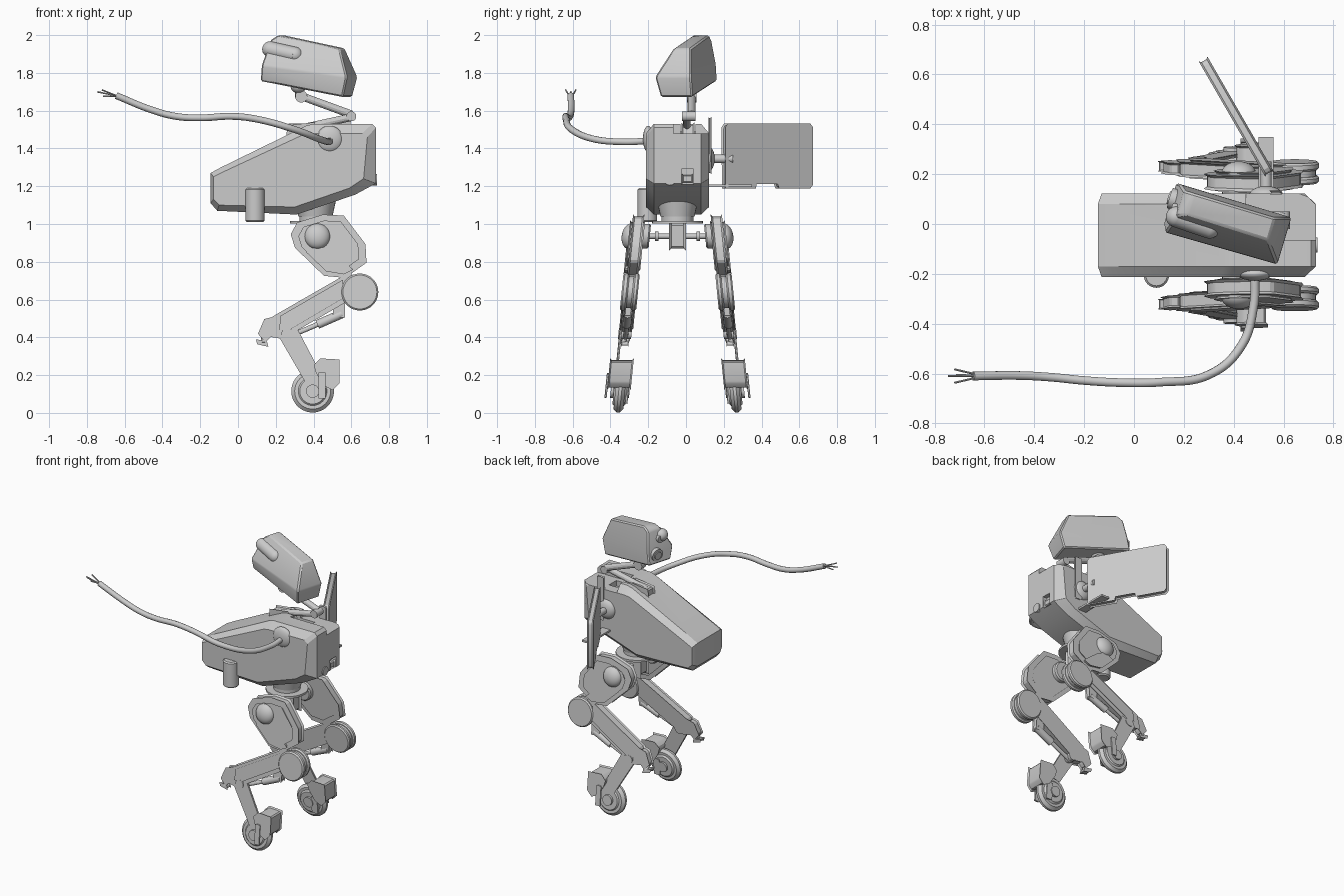
import bpy, bmesh, math
from mathutils import Vector, Matrix

if "Cube" in bpy.data.objects:
    bpy.data.objects.remove(bpy.data.objects["Cube"])

YC = -0.045  # symmetry plane of body and legs


def same(v):
    return v


def finish(name, bm, xf=same, bevel=0.0):
    if bevel:
        bm.normal_update()
        sharp = [e for e in bm.edges if len(e.link_faces) == 2 and e.calc_face_angle(0) > 0.4]
        bmesh.ops.bevel(bm, geom=sharp, offset=bevel, segments=1, affect='EDGES', clamp_overlap=True)
    for v in bm.verts:
        v.co = xf(v.co.copy())
    bmesh.ops.recalc_face_normals(bm, faces=bm.faces)
    me = bpy.data.meshes.new(name)
    bm.to_mesh(me)
    bm.free()
    ob = bpy.data.objects.new(name, me)
    bpy.context.collection.objects.link(ob)
    return ob


def loft(name, sections, xf=same, bevel=0.0):
    """Sections are (y, [(x, z), ...]) with equal point counts."""
    bm = bmesh.new()
    rings = [[bm.verts.new((x, y, z)) for x, z in pts] for y, pts in sections]
    for a, b in zip(rings, rings[1:]):
        for i in range(len(a)):
            j = (i + 1) % len(a)
            bm.faces.new((a[i], a[j], b[j], b[i]))
    bm.faces.new(rings[0])
    bm.faces.new(rings[-1][::-1])
    return finish(name, bm, xf, bevel)


def prism(name, pts, y0, y1, xf=same, bevel=0.008):
    return loft(name, [(y0, pts), (y1, pts)], xf, bevel)


def box(name, x, y, z, xf=same, bevel=0.006):
    return prism(name, [(x[0], z[0]), (x[1], z[0]), (x[1], z[1]), (x[0], z[1])], y[0], y[1], xf, bevel)


def cyl(name, a, b, r, xf=same, r2=None, seg=32, bevel=0.0):
    a, b = Vector(a), Vector(b)
    bm = bmesh.new()
    m = Matrix.Translation((a + b) / 2) @ (b - a).to_track_quat('Z', 'Y').to_matrix().to_4x4()
    bmesh.ops.create_cone(bm, cap_ends=True, segments=seg, radius1=r, radius2=r if r2 is None else r2,
                          depth=(b - a).length, matrix=m)
    return finish(name, bm, xf, bevel)


def ball(name, c, r, scale=(1, 1, 1), xf=same):
    bm = bmesh.new()
    bmesh.ops.create_uvsphere(bm, u_segments=28, v_segments=16, radius=r,
                              matrix=Matrix.Translation(c) @ Matrix.Diagonal((*scale, 1)))
    return finish(name, bm, xf)


def tube(name, pts, r):
    cu = bpy.data.curves.new(name, 'CURVE')
    cu.dimensions = '3D'
    cu.bevel_depth, cu.bevel_resolution, cu.use_fill_caps = r, 3, True
    sp = cu.splines.new('BEZIER')
    sp.bezier_points.add(len(pts) - 1)
    for p, co in zip(sp.bezier_points, pts):
        p.co = co
        p.handle_left_type = p.handle_right_type = 'AUTO'
    ob = bpy.data.objects.new(name, cu)
    bpy.context.collection.objects.link(ob)


# Hull with chamfered sides
outer = [(-.145, 1.27), (-.09, 1.30), (.36, 1.52), (.40, 1.53), (.71, 1.53), (.73, 1.51),
         (.73, 1.215), (.62, 1.155), (.31, 1.05), (-.11, 1.07), (-.145, 1.11)]
inner = [(-.13, 1.25), (-.08, 1.275), (.35, 1.475), (.39, 1.48), (.66, 1.48), (.685, 1.46),
         (.665, 1.24), (.59, 1.19), (.30, 1.09), (-.10, 1.10), (-.13, 1.13)]
body = loft('body', [(YC - .167, inner), (YC - .125, outer), (YC + .125, outer), (YC + .167, inner)])
cuts = [box('cut_top', (.45, .9), (-.065, .3), (1.478, 1.7), bevel=0),
        box('cut_neck', (.30, .56), (-.03, .05), (1.44, 1.7), bevel=0),
        box('cut_rear', (.70, .9), (-.025, .04), (1.21, 1.29), bevel=0)]
for c in cuts:
    c.hide_render = c.hide_viewport = True
    m = body.modifiers.new(c.name, 'BOOLEAN')
    m.operation, m.object, m.solver = 'DIFFERENCE', c, 'EXACT'
box('rear_latch', (.69, .722), (-.02, .035), (1.22, 1.26))
cyl('rear_dome', (.70, -.085, 1.235), (.737, -.085, 1.235), .03)
cyl('underside_canister', (.09, -.205, 1.01), (.09, -.205, 1.19), .051, bevel=.008)

# Waist turntable and pelvis
cyl('waist_neck', (.41, YC, 1.04), (.41, YC, 1.13), .09, r2=.11)
cyl('waist_ring', (.41, YC, 1.015), (.41, YC, 1.05), .085)
cyl('waist_plate', (.41, YC, 1.003), (.41, YC, 1.017), .135)
box('pelvis_block', (.36, .48), (YC - .045, YC + .045), (.87, 1.005), bevel=.012)
cyl('hip_axle', (.42, YC - .2, .935), (.42, YC + .2, .935), .014)
for s in (-1, 1):
    cyl('axle_collar', (.42, YC + s * .10, .935), (.42, YC + s * .12, .935), .025)

# Neck linkage
prism('neck_base', [(.26, 1.44), (.27, 1.515), (.40, 1.53), (.42, 1.46)], -.025, .045)
cyl('lower_neck_arm', (.30, .005, 1.50), (.60, .005, 1.565), .02, seg=12)
cyl('neck_elbow', (.60, -.02, 1.57), (.60, .05, 1.57), .026)
cyl('upper_neck_arm', (.60, .03, 1.58), (.34, .03, 1.675), .021, seg=12)
cyl('neck_wrist', (.335, .005, 1.675), (.335, .055, 1.675), .032)
cyl('neck_post', (.325, .03, 1.67), (.325, .03, 1.74), .022)
ball('head_ball', (.32, .02, 1.735), .043)

# Head, yawed, one side sloping
def head_xf(v):
    return Matrix.Rotation(math.radians(-16.7), 3, 'Z') @ v + Vector((.37, 0, 1.84))


bm = bmesh.new()
for x, z in [(-.20, .134), (-.16, .16), (.18, .09), (.245, -.062), (.215, -.168), (-.24, -.083), (-.225, 0)]:
    u = z + .18 * x
    yl = -.105 + .6 * max(0, u + .03) + (.03 if u < -.1 else 0)
    for y in (yl, .08 if u > .09 else .1):
        bm.verts.new((x, y, z))
bmesh.ops.convex_hull(bm, input=bm.verts)
bmesh.ops.dissolve_limit(bm, angle_limit=.05, verts=bm.verts, edges=bm.edges)
finish('head', bm, head_xf, .008)
cyl('large_eye', (-.19, .035, -.02), (-.245, .035, -.025), .042, head_xf)
cyl('large_eye_lens', (-.19, .035, -.02), (-.252, .035, -.026), .026, head_xf)
cyl('small_eye', (-.17, -.005, .075), (-.227, -.005, .07), .026, head_xf)
cyl('head_lamp', (-.20, -.03, .085), (-.06, -.035, .055), .042, head_xf)
ball('head_lamp_front', (-.20, -.03, .085), .042, xf=head_xf)
ball('head_lamp_back', (-.06, -.035, .055), .042, xf=head_xf)

# Cable with frayed wires
ball('cable_socket', (.485, -.2, 1.45), .07, (1, .4, 1))
tube('cable', [(.485, -.2, 1.44), (.48, -.33, 1.435), (.43, -.49, 1.45), (.30, -.605, 1.50), (.10, -.635, 1.555),
               (-.03, -.637, 1.57), (-.2, -.628, 1.562), (-.33, -.615, 1.57), (-.46, -.608, 1.605),
               (-.645, -.61, 1.68)], .018)
for dx, dy, dz in ((-.10, 0, .02), (-.075, .027, .03), (-.075, -.027, .03), (-.07, .005, -.005)):
    cyl('wire', (-.64, -.61 + dy * .3, 1.678), (-.645 + dx, -.61 + dy, 1.68 + dz), .004, seg=8)

# Side shield and its bracket
def shield_xf(v):
    return Vector((.41 - .5 * v.x + .866 * v.y, .432 + .866 * v.x + .5 * v.y, v.z))


prism('shield', [(-.26, 1.195), (-.09, 1.195), (-.085, 1.22), (.055, 1.22), (.065, 1.195), (.245, 1.195),
                 (.258, 1.21), (.258, 1.51), (.245, 1.525), (-.25, 1.525), (-.262, 1.51)],
      -.02, .02, shield_xf)
ball('shield_joint', (.53, .115, 1.345), .068, (1, .55, 1))
cyl('shield_pivot', (.53, .12, 1.345), (.53, .25, 1.345), .022)
box('shield_lever', (.55, .59), (.118, .134), (1.27, 1.56))
box('shield_lower_bar', (.50, .56), (.09, .35), (1.195, 1.208), bevel=0)


# Legs: parts are built in a flat frame, then splayed and mirrored
def leg_side(s):
    return lambda v: Vector((v.x, YC + s * (.22 + .1 * (.95 - v.z) + v.y), v.z))


for s, side in ((-1, 'left'), (1, 'right')):
    L = leg_side(s)
    n = side + '_'
    thigh = [(.29, .945), (.31, .88), (.46, .735), (.565, .725), (.67, .80), (.665, .89),
             (.555, 1.035), (.45, 1.04), (.32, 1.0)]
    cx, cz = .48, .89
    plate = [(cx + .8 * (x - cx), cz + .8 * (z - cz)) for x, z in thigh]
    cyl(n + 'hip_drum', (.42, -.075, .935), (.42, .03, .935), .066, L, bevel=.008)
    ball(n + 'hip_cap', (.42, .03, .935), .068, (1, .65, 1), L)
    prism(n + 'thigh', thigh, -.035, .025, L, .01)
    prism(n + 'thigh_cover', plate, -.042, .037, L, .008)
    prism(n + 'thigh_rib', [(.43, .88), (.50, .84), (.60, .76), (.56, .74), (.47, .755), (.37, .85)],
          .02, .044, L, .006)
    # Knee and shin
    cyl(n + 'knee_outer', (.645, .012, .64), (.645, .045, .64), .098, L, bevel=.008)
    cyl(n + 'knee_inner', (.645, -.042, .64), (.645, -.012, .64), .098, L, bevel=.008)
    cyl(n + 'knee_core', (.645, -.03, .64), (.645, .03, .64), .085, L)
    prism(n + 'shin', [(.59, .735), (.19, .505), (.175, .41), (.235, .40), (.58, .60), (.67, .66)],
          -.03, .03, L, .008)
    prism(n + 'shin_cover', [(.55, .695), (.23, .51), (.225, .445), (.27, .445), (.55, .61)], -.036, .038, L, .006)
    cyl(n + 'piston_sleeve', (.55, 0, .525), (.42, 0, .468), .024, L, seg=16)
    cyl(n + 'piston_rod', (.43, 0, .472), (.26, 0, .40), .013, L, seg=12)
    box(n + 'piston_mount', (.51, .56), (-.02, .02), (.51, .60), L)
    # Heel spur
    prism(n + 'heel', [(.145, .49), (.185, .50), (.17, .41), (.145, .385), (.115, .42)], -.024, .024, L)
    prism(n + 'heel_pad', [(.10, .385), (.15, .375), (.155, .355), (.105, .367)], -.02, .02, L, .004)
    cyl(n + 'heel_pin', (.135, -.012, .42), (.135, .012, .37), .012, L, seg=12)
    # Ankle fork, wheel and motor
    prism(n + 'ankle_link', [(.22, .405), (.31, .445), (.465, .15), (.46, .10), (.40, .095)], .022, .036, L, .004)
    cyl(n + 'ankle_pivot', (.26, -.03, .42), (.26, .04, .42), .03, L)
    cyl(n + 'wheel_tyre', (.395, -.026, .115), (.395, .026, .115), .113, L, seg=40, bevel=.018)
    cyl(n + 'wheel_disc', (.395, -.036, .115), (.395, .034, .115), .078, L, bevel=.01)
    cyl(n + 'wheel_hub', (.395, -.05, .115), (.395, .05, .115), .035, L)
    prism(n + 'motor', [(.41, .25), (.44, .28), (.53, .275), (.53, .16), (.50, .13), (.46, .15), (.42, .215)],
          -.055, .07, L, .008)
    box(n + 'brake_arm', (.43, .46), (.068, .08), (.08, .21), L, .003)
    box(n + 'brake_shoe', (.42, .46), (-.045, -.03), (.05, .16), L, .003)

for ob in bpy.context.scene.objects:
    ob.select_set(ob.type == 'MESH' and not ob.hide_render)
bpy.context.view_layer.objects.active = body
bpy.ops.object.shade_smooth_by_angle(angle=math.radians(25))
